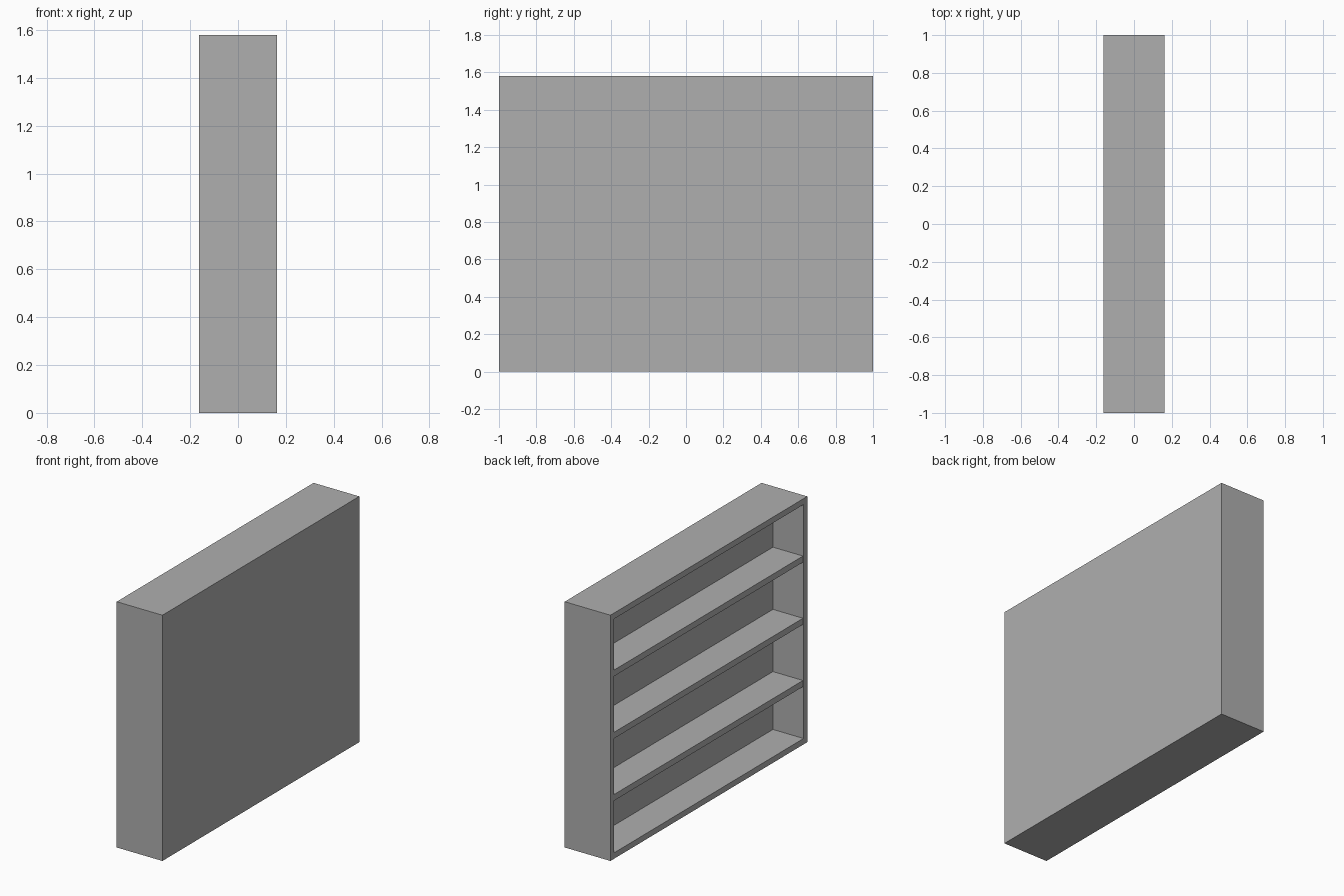
import bpy

if "Cube" in bpy.data.objects:
    bpy.data.objects.remove(bpy.data.objects["Cube"])

# Overall size: half depth (x), half width (y), height (z), board thickness
HX, HY, H, T = 0.1625, 1.0, 1.58, 0.038
BACK = 0.055      # inner face of the thick back panel

grey = bpy.data.materials.new("mid grey")
grey.diffuse_color = (0.43, 0.43, 0.43, 1)
grey.use_nodes = True
grey.node_tree.nodes["Principled BSDF"].inputs["Base Color"].default_value = grey.diffuse_color


def board(name, lo, hi):
    """Axis-aligned board between two corners."""
    bpy.ops.mesh.primitive_cube_add(size=1, location=[(a + b) / 2 for a, b in zip(lo, hi)])
    ob = bpy.context.object
    ob.name = name
    ob.scale = [b - a for a, b in zip(lo, hi)]
    bpy.ops.object.transform_apply(location=False, rotation=False, scale=True)
    ob.data.materials.append(grey)
    return ob


# Carcass: one clean box, its open side (-x) inset and pushed in to the back panel
carcass = board("bookcase_carcass", (-HX, -HY, 0), (HX, HY, H))
cutter = board("opening_cutter", (-HX - 0.1, -HY + T, T), (BACK, HY - T, H - T))
cutter.hide_render = True
cutter.hide_set(True)
cut = carcass.modifiers.new("opening", 'BOOLEAN')
cut.operation = 'DIFFERENCE'
cut.solver = 'EXACT'
cut.object = cutter
bpy.context.view_layer.objects.active = carcass
bpy.ops.object.modifier_apply(modifier=cut.name)
bpy.data.objects.remove(cutter, do_unlink=True)

# Three evenly spaced shelves, set just behind the front edge
for i in range(3):
    z = H / 2 + (i - 1) * 0.4
    board(f"shelf_{i + 1}", (-HX + 0.004, -HY + T, z - 0.02), (BACK, HY - T, z + 0.02))
